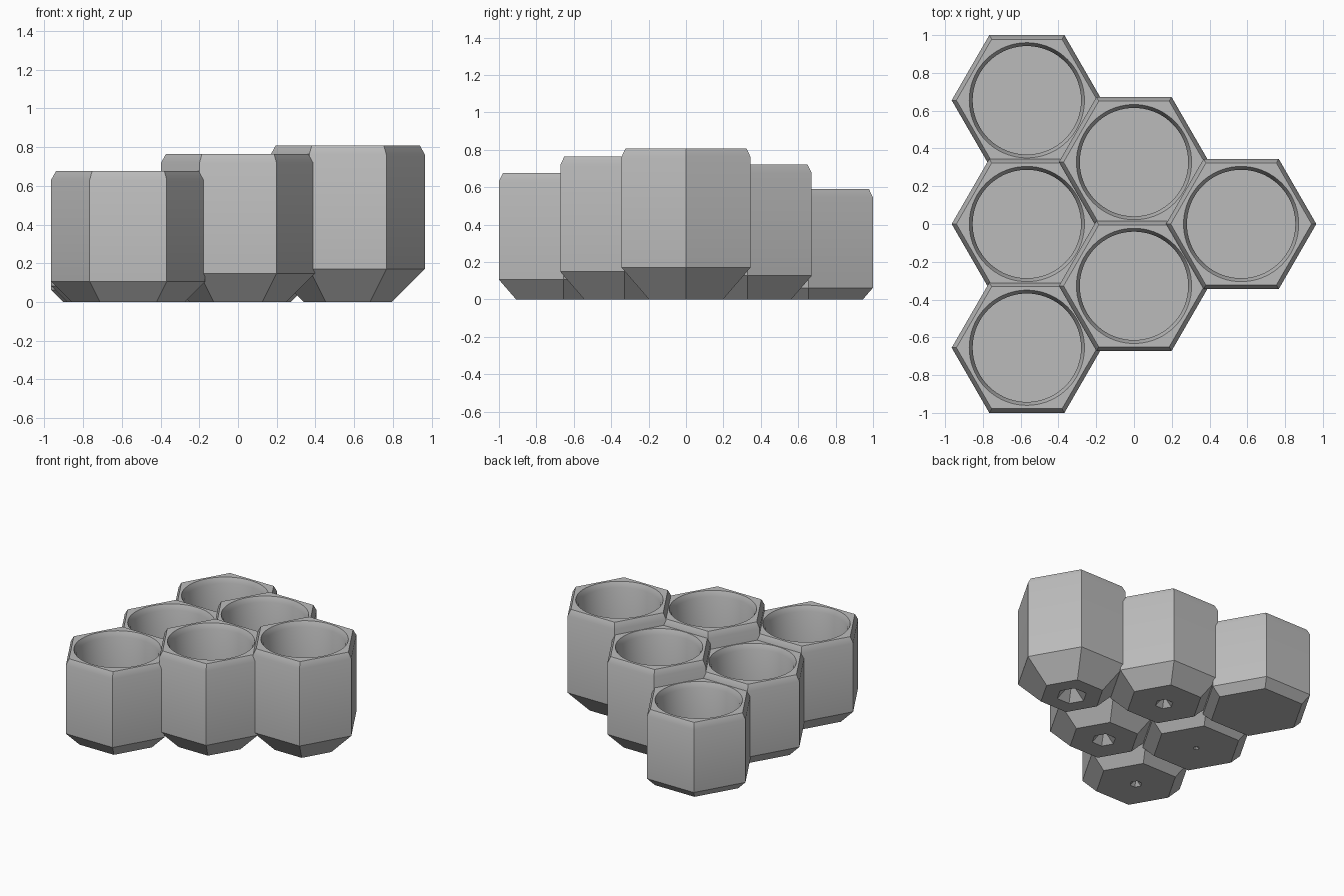
import bpy
import bmesh
from math import cos, sin, pi, radians

if "Cube" in bpy.data.objects:
    bpy.data.objects.remove(bpy.data.objects["Cube"])

PITCH = 0.655          # distance between neighbouring cells
R = 0.398              # hexagon corner radius
STEP = 0.0215          # each cell stands a little higher than the last
ARC = 12               # circle segments per hexagon side

grey = bpy.data.materials.new("plain grey")
grey.use_nodes = True
color = (0.5, 0.5, 0.5, 1)
grey.diffuse_color = color
grey.node_tree.nodes["Principled BSDF"].inputs["Base Color"].default_value = color


def ring(bm, radius, z, n):
    return [bm.verts.new((radius * cos(2 * pi * i / n), radius * sin(2 * pi * i / n), z))
            for i in range(n)]


def bridge(bm, a, b):
    n = len(a)
    for i in range(n):
        j = (i + 1) % n
        bm.faces.new((a[i], a[j], b[j], b[i]))


def make_cup(name, x, y, level):
    bm = bmesh.new()
    base = 0.062 + STEP * level
    top = 0.59 + 0.0435 * level
    circle = 6 * ARC

    # Outer hexagonal shell: tapered foot, straight wall, chamfered rim
    shell = [ring(bm, r, z, 6) for r, z in
             ((R - base, 0), (R, base), (R, top - 0.045), (R - 0.025, top))]
    for lower, upper in zip(shell, shell[1:]):
        bridge(bm, lower, upper)

    # Round cavity: chamfered mouth, straight wall, flat floor
    cavity = [ring(bm, r, z, circle) for r, z in
              ((0.305, top), (0.287, top - 0.04), (0.287, base))]
    for upper, lower in zip(cavity, cavity[1:]):
        bridge(bm, upper, lower)
    bm.faces.new(cavity[-1])

    # Flat rim between the hexagon and the circle
    for k in range(6):
        arc = [cavity[0][(k * ARC + i) % circle] for i in range(ARC + 1)]
        bm.faces.new([shell[-1][k], shell[-1][(k + 1) % 6]] + arc[::-1])

    # Underside, with a hexagonal pointed recess on the raised cells
    if level:
        hole = ring(bm, STEP * level, 0, 6)
        bridge(bm, hole, shell[0])
        apex = bm.verts.new((0, 0, STEP * level))
        for k in range(6):
            bm.faces.new((hole[(k + 1) % 6], hole[k], apex))
    else:
        bm.faces.new(shell[0][::-1])

    bmesh.ops.recalc_face_normals(bm, faces=bm.faces)
    mesh = bpy.data.meshes.new(name)
    bm.to_mesh(mesh)
    bm.free()
    mesh.materials.append(grey)
    obj = bpy.data.objects.new(name, mesh)
    obj.location = (x, y, 0)
    bpy.context.collection.objects.link(obj)
    bpy.ops.object.select_all(action='DESELECT')
    obj.select_set(True)
    bpy.context.view_layer.objects.active = obj
    bpy.ops.object.shade_smooth_by_angle(angle=radians(35))


# Triangle of cups, rising from the back right corner column by column
level = 0
for column, count in enumerate((3, 2, 1)):
    for row in range(count):
        x = (column - 1) * PITCH * cos(pi / 6)
        y = ((count - 1) / 2 - row) * PITCH
        make_cup(f"hexagonal_cup_{level + 1}", x, y, level)
        level += 1
